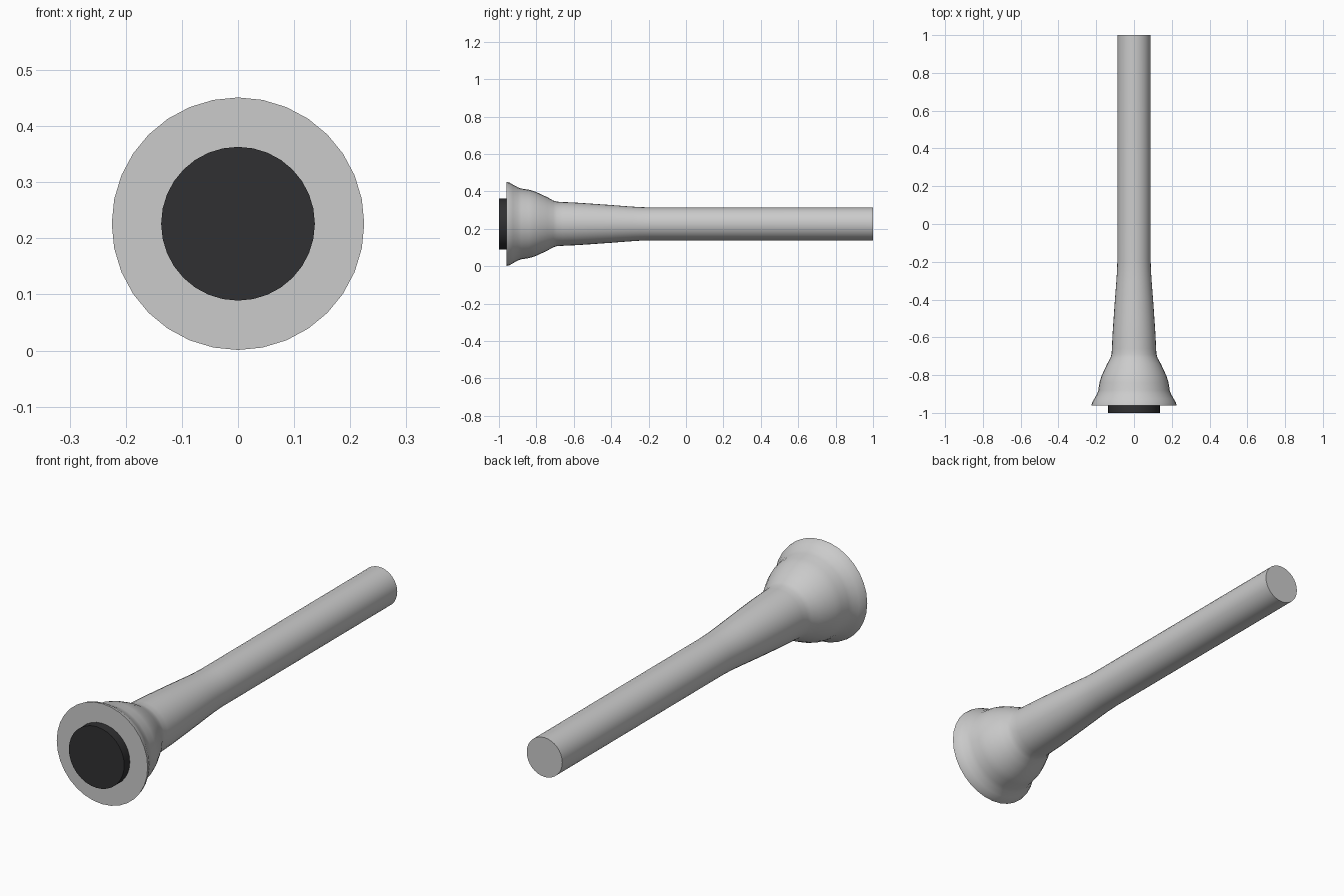
import bpy, bmesh
from math import cos, sin, pi, radians

if "Cube" in bpy.data.objects:
    bpy.data.objects.remove(bpy.data.objects["Cube"])

AXIS_Z = 0.226
SIDES = 32


def lathe(name, profile):
    """Solid of revolution about the y axis from (y, radius) points, capped at both ends."""
    bm = bmesh.new()
    rings = [[bm.verts.new((r * sin(2 * pi * i / SIDES), y, AXIS_Z + r * cos(2 * pi * i / SIDES)))
              for i in range(SIDES)] for y, r in profile]
    for a, b in zip(rings, rings[1:]):
        for i in range(SIDES):
            j = (i + 1) % SIDES
            bm.faces.new((a[i], a[j], b[j], b[i]))
    bm.faces.new(rings[0])
    bm.faces.new(rings[-1])
    bmesh.ops.recalc_face_normals(bm, faces=bm.faces)
    mesh = bpy.data.meshes.new(name)
    bm.to_mesh(mesh)
    bm.free()
    obj = bpy.data.objects.new(name, mesh)
    bpy.context.collection.objects.link(obj)
    bpy.ops.object.select_all(action='DESELECT')
    obj.select_set(True)
    bpy.context.view_layer.objects.active = obj
    bpy.ops.object.shade_smooth_by_angle(angle=radians(40))
    return obj


# Flared head tapering into a straight shaft
lathe("flared_shaft", [
    (-0.96, 0.225), (-0.945, 0.222), (-0.925, 0.210), (-0.90, 0.196), (-0.88, 0.189),
    (-0.84, 0.183), (-0.81, 0.174), (-0.78, 0.161), (-0.74, 0.142), (-0.71, 0.125),
    (-0.69, 0.119), (-0.66, 0.117), (-0.59, 0.114), (-0.50, 0.108), (-0.40, 0.101),
    (-0.31, 0.094), (-0.25, 0.090), (-0.19, 0.088), (1.0, 0.088)])

# Dark disc on the front face
disc = lathe("front_disc", [(-1.0, 0.137), (-0.96, 0.137)])
dark = bpy.data.materials.new("dark_grey")
dark.diffuse_color = (0.03, 0.03, 0.032, 1)
dark.use_nodes = True
dark.node_tree.nodes["Principled BSDF"].inputs["Base Color"].default_value = dark.diffuse_color
disc.data.materials.append(dark)
